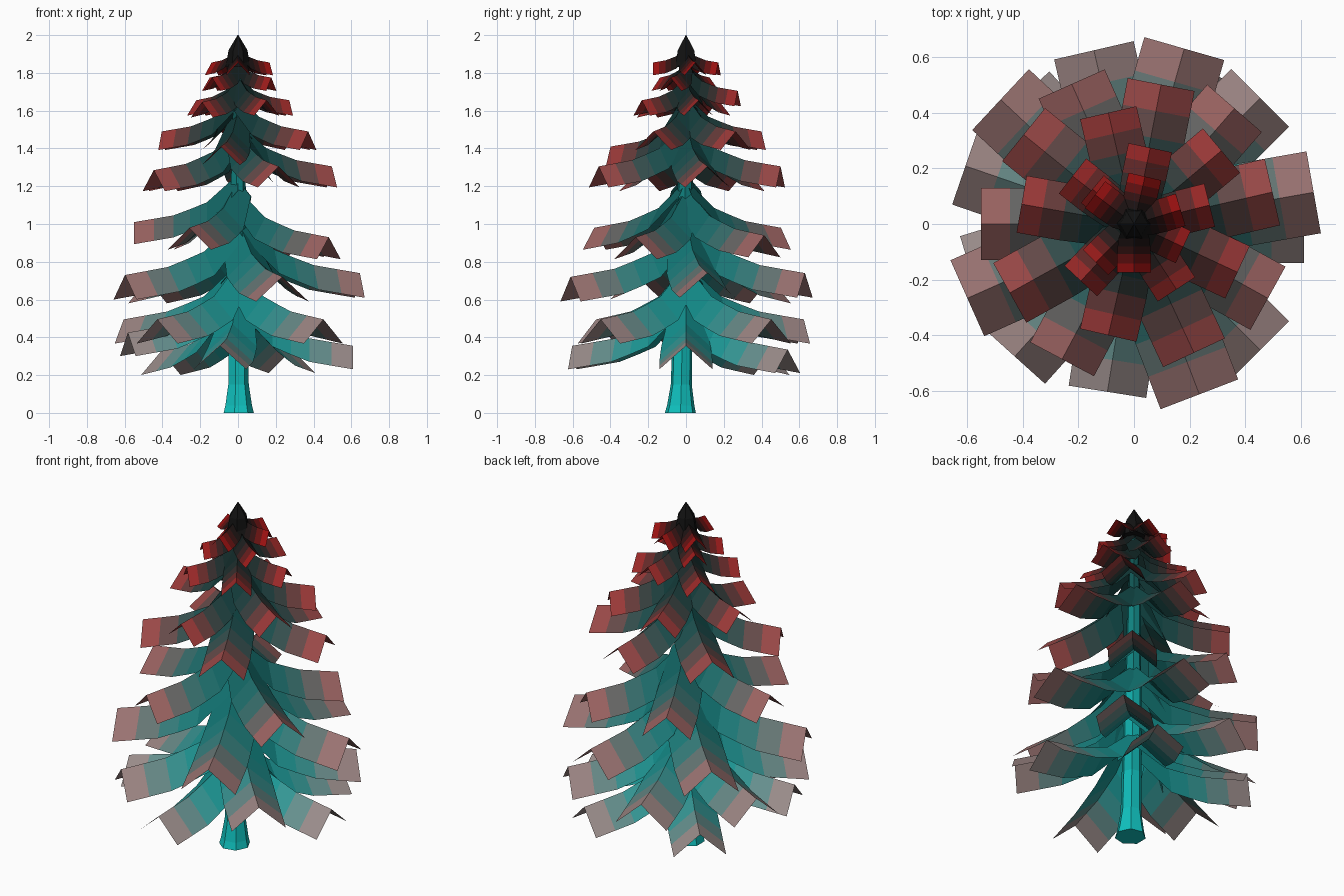
import bpy, bmesh
from math import cos, sin, radians, pi

if "Cube" in bpy.data.objects:
    bpy.data.objects.remove(bpy.data.objects["Cube"])


def make_material(name, rgb):
    m = bpy.data.materials.new(name)
    m.diffuse_color = (*rgb, 1)
    m.use_nodes = True
    m.node_tree.nodes["Principled BSDF"].inputs["Base Color"].default_value = m.diffuse_color
    return m


def finish(name, bm, mats):
    me = bpy.data.meshes.new(name)
    bm.to_mesh(me)
    bm.free()
    for m in mats:
        me.materials.append(m)
    ob = bpy.data.objects.new(name, me)
    bpy.context.collection.objects.link(ob)
    return ob


def lathe(name, rings, sides, mats):
    """Stack of polygon rings (y offset, z, radius), capped at both ends."""
    bm = bmesh.new()
    loops = []
    for cy, z, r in rings:
        loops.append([bm.verts.new((r * cos(2 * pi * i / sides), cy + r * sin(2 * pi * i / sides), z))
                      for i in range(sides)])
    for k, (a, b) in enumerate(zip(loops, loops[1:])):
        for i in range(sides):
            j = (i + 1) % sides
            bm.faces.new((a[i], a[j], b[j], b[i])).material_index = min(k, len(mats) - 1)
    bm.faces.new(loops[0][::-1])
    bm.faces.new(loops[-1]).material_index = min(len(rings) - 2, len(mats) - 1)
    return finish(name, bm, mats)


# Trunk, flared at the foot, and the pointed crown
trunk_rings = [(-.03, 0, .084), (-.028, .04, .074), (-.025, .15, .057), (-.02, .38, .054),
               (-.01, .9, .047), (0, 1.4, .037), (0, 1.88, .02)]
trunk_mats = [make_material(f"trunk_{i}", (.005, .55 * (1 - r[1] / 2) ** 1.5, .53 * (1 - r[1] / 2) ** 1.5))
              for i, r in enumerate(trunk_rings[:-1])]
lathe("trunk", trunk_rings, 7, trunk_mats)
lathe("crown", [(0, 1.83, .065), (0, 1.92, .05), (0, 2.0, .002)], 6,
      [make_material("crown_dark", (.006, .006, .006))])

# Branch stations: fraction of length, ridge rise, half width, fold depth
STATIONS = [(.0, .46, .6, .75), (.30, .19, .93, .97), (.46, .125, .97, .99), (.62, .065, 1, 1),
            (.81, .032, 1, 1), (1.0, 0, 1, 1)]
# Colour bands from trunk to tip: red, strength of the teal
BANDS = [(.006, .9), (.012, 1), (.035, 1), (.13, .9), (.32, .85)]


def add_branch(bm, length, tip_z, angle):
    """Folded roof-like strip drooping outward from the trunk."""
    a = radians(angle)
    half, fold = .028 + .185 * length, .045 + .13 * length
    rows = []
    for f, rise, w, d in STATIONS:
        z = tip_z + rise * length
        row = []
        for side in (-1, 0, 1):
            x, y = f * length, side * w * half
            row.append(bm.verts.new((x * cos(a) - y * sin(a), x * sin(a) + y * cos(a),
                                     z - abs(side) * d * fold)))
        rows.append(row)
    for k, (p, q) in enumerate(zip(rows, rows[1:])):
        for i in (0, 1):
            bm.faces.new((p[i], q[i], q[i + 1], p[i + 1])).material_index = k


# Tiers from bottom to top: length, ridge height at tip, branch directions
tiers = [
    (.61, .355, (0, 62, 132, 197, 261)),
    (.64, .495, (45, 103, 161, 228, 315)),
    (.655, .74, (10, 74, 137, 204, 291)),
    (.55, .98, (49, 114, 180, 242, 331)),
    (.51, 1.305, (13, 79, 141, 209, 295)),
    (.41, 1.49, (40, 103, 170, 257, 335)),
    (.28, 1.655, (14, 78, 142, 227, 303)),
    (.195, 1.775, (140, 225, 335)),
    (.175, 1.855, (17, 77, 143, 270)),
]
# Small height differences of single branches: (tier, branch)
z_shift = {(0, 1): -.02, (0, 2): -.03, (0, 3): .07, (2, 2): -.03, (2, 3): -.01, (2, 4): -.02,
           (4, 2): -.02, (4, 3): -.02, (3, 0): -.04, (3, 4): -.05, (3, 2): .03,
           (5, 3): -.08, (6, 1): .05, (6, 3): -.01}
for t, (length, tip_z, angles) in enumerate(tiers):
    teal = .42 * (1 - tip_z / 2) ** 1.6
    mats = [make_material(f"tier_{t + 1}_band_{k + 1}", (r, teal * g, teal * g * .97))
            for k, (r, g) in enumerate(BANDS)]
    bm = bmesh.new()
    for b, angle in enumerate(angles):
        add_branch(bm, length, tip_z + z_shift.get((t, b), 0), angle)
    finish(f"branch_tier_{t + 1}", bm, mats)
